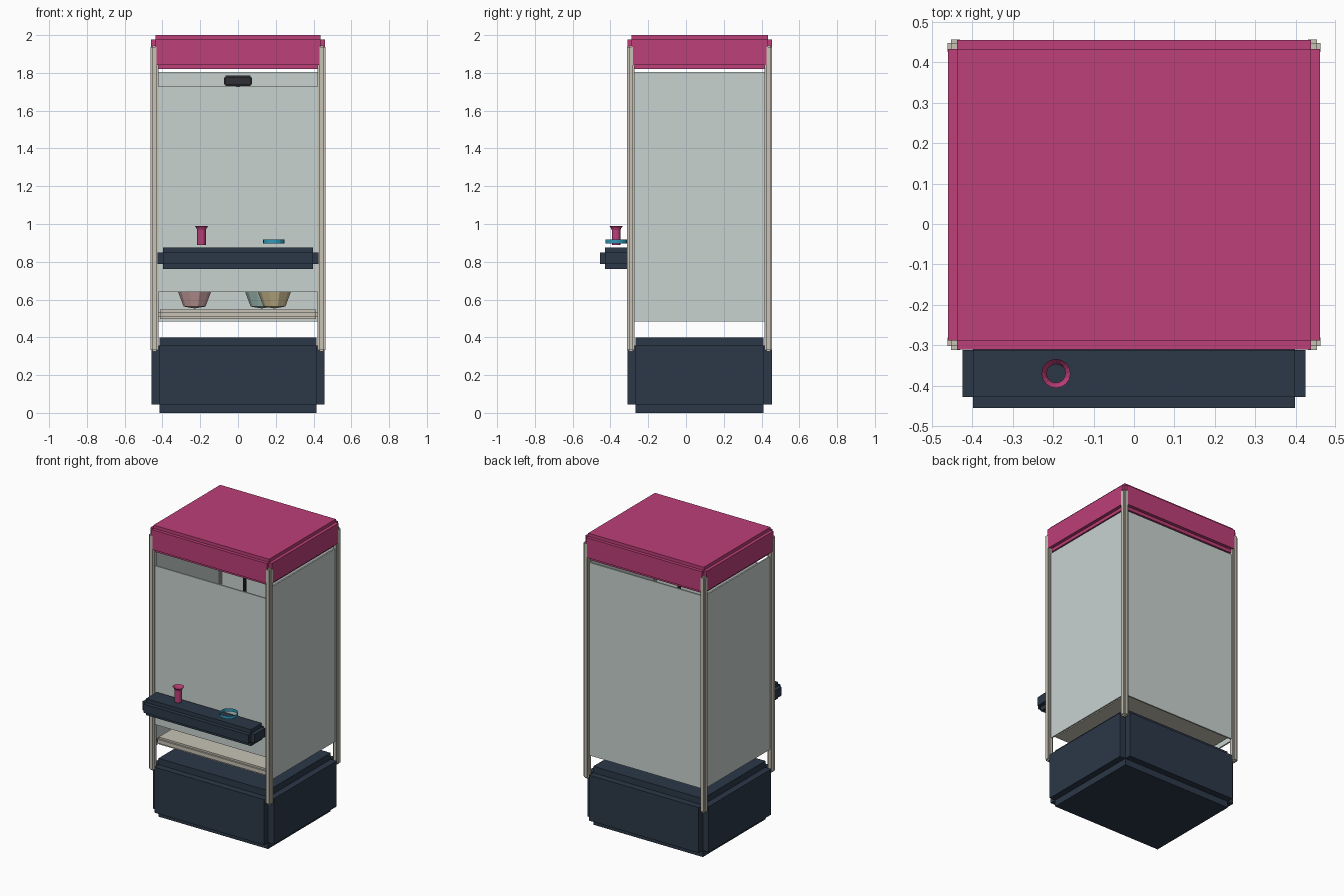
import bpy, bmesh, math
from mathutils import Vector, Matrix

if "Cube" in bpy.data.objects:
    bpy.data.objects.remove(bpy.data.objects["Cube"])

CY = 0.0725  # cabinet centre in y


def mat(name, rgb):
    m = bpy.data.materials.new(name)
    m.diffuse_color = (*rgb, 1)
    m.use_nodes = True
    m.node_tree.nodes["Principled BSDF"].inputs["Base Color"].default_value = m.diffuse_color
    return m


NAVY = mat("navy", (0.025, 0.04, 0.065))
PINK = mat("pink", (0.51, 0.05, 0.19))
CREAM = mat("cream", (0.57, 0.54, 0.46))
GLASS = mat("glass", (0.58, 0.65, 0.63))
BLUE = mat("blue", (0.03, 0.32, 0.48))
DARK = mat("dark_metal", (0.03, 0.03, 0.035))
ROSE = mat("rose", (0.6, 0.36, 0.36))
TEAL = mat("teal", (0.36, 0.52, 0.48))
SAND = mat("sand", (0.6, 0.5, 0.28))


def finish(name, bm, material, smooth=False):
    me = bpy.data.meshes.new(name)
    bm.to_mesh(me)
    bm.free()
    me.materials.append(material)
    ob = bpy.data.objects.new(name, me)
    bpy.context.collection.objects.link(ob)
    if smooth:
        for p in me.polygons:
            p.use_smooth = True
    return ob


def box(name, lo, hi, material, inset=0):
    """Plain box, or a stepped-edge box made of three crossing boxes."""
    bm = bmesh.new()
    lo, hi = Vector(lo), Vector(hi)
    size, mid = hi - lo, (hi + lo) / 2
    for axis in (range(3) if inset else [None]):
        s = size.copy()
        if inset:
            s = Vector(size[i] - (0 if i == axis else 2 * inset) for i in range(3))
            # one axis keeps its full length, the others shrink
        bmesh.ops.create_cube(bm, size=1, matrix=Matrix.Translation(mid) @ Matrix.Diagonal((*s, 1)))
    return finish(name, bm, material)


def lathe(name, profile, centre, material, sides=16, smooth=False):
    """Open surface of revolution about a vertical axis; profile = (radius, z)."""
    bm = bmesh.new()
    rings = [[bm.verts.new((centre[0] + r * math.cos(2 * math.pi * i / sides),
                            centre[1] + r * math.sin(2 * math.pi * i / sides), z))
              for i in range(sides)] for r, z in profile]
    for a, b in zip(rings, rings[1:]):
        for i in range(sides):
            j = (i + 1) % sides
            bm.faces.new((a[i], a[j], b[j], b[i]))
    return finish(name, bm, material, smooth)


# Base and roof
box("base", (-0.459, -0.311, 0), (0.459, 0.455, 0.4), NAVY, 0.044)
box("roof", (-0.46, -0.311, 1.82), (0.46, 0.455, 2.0), PINK, 0.022)

# Corner posts
for sx, side in ((-1, "left"), (1, "right")):
    for sy, end in ((-1, "front"), (1, "back")):
        x, y = sx * 0.442, CY + sy * 0.364
        box(f"{end}_{side}_post", (x - 0.02, y - 0.02, 0.325), (x + 0.02, y + 0.02, 1.945), CREAM, 0.009)

# Glass panes
for sx, side in ((-1, "left"), (1, "right")):
    x = sx * 0.44
    box(f"{side}_glass", (x - 0.005, -0.285, 0.483), (x + 0.005, 0.43, 1.805), GLASS)
box("back_glass", (-0.435, 0.43, 0.483), (0.435, 0.44, 1.805), GLASS)
box("front_glass", (-0.435, -0.295, 0.64), (0.435, -0.285, 1.728), GLASS)

# Prize floor
box("prize_floor", (-0.425, -0.28, 0.497), (0.425, 0.425, 0.547), CREAM, 0.012)

# Control panel with joystick and button
box("control_panel", (-0.425, -0.455, 0.762), (0.425, -0.285, 0.875), NAVY, 0.027)
lathe("joystick", [(0.023, 0.888), (0.023, 0.968), (0.027, 0.978), (0.036, 0.99)], (-0.193, -0.37), PINK)
lathe("button", [(0.057, 0.896), (0.057, 0.917)], (0.19, -0.37), BLUE, 20)

# Claw carriage, cable, hub and prongs
box("claw_carriage", (-0.075, CY - 0.075, 1.73), (0.075, CY + 0.075, 1.785), DARK, 0.009)
lathe("claw_cable", [(0.01, 1.36), (0.01, 1.735)], (0, CY), DARK, 8)
lathe("claw_hub", [(0.012, 1.29), (0.045, 1.3), (0.045, 1.35), (0.012, 1.37)], (0, CY), DARK, 12)
for k in range(3):
    a = math.tau * k / 3 + math.pi / 2
    cu = bpy.data.curves.new("claw_prong", "CURVE")
    cu.dimensions = "3D"
    cu.bevel_depth = 0.009
    cu.bevel_resolution = 1
    sp = cu.splines.new("POLY")
    pts = [(0.03, 1.31), (0.1, 1.25), (0.1, 1.18), (0.04, 1.12)]
    sp.points.add(len(pts) - 1)
    for p, (r, z) in zip(sp.points, pts):
        p.co = (r * math.cos(a), CY + r * math.sin(a), z, 1)
    cu.materials.append(DARK)
    bpy.context.collection.objects.link(bpy.data.objects.new(f"claw_prong_{k + 1}", cu))

# Round prizes on the floor
for name, x, y, m in (("rose_prize", -0.23, 0.02, ROSE), ("teal_prize", 0.125, 0.17, TEAL),
                      ("sand_prize", 0.193, -0.03, SAND)):
    lathe(name, [(0.001, 0.553), (0.058, 0.563), (0.087, 0.64), (0.078, 0.69), (0.05, 0.725), (0.001, 0.735)],
          (x, y), m, 10)
